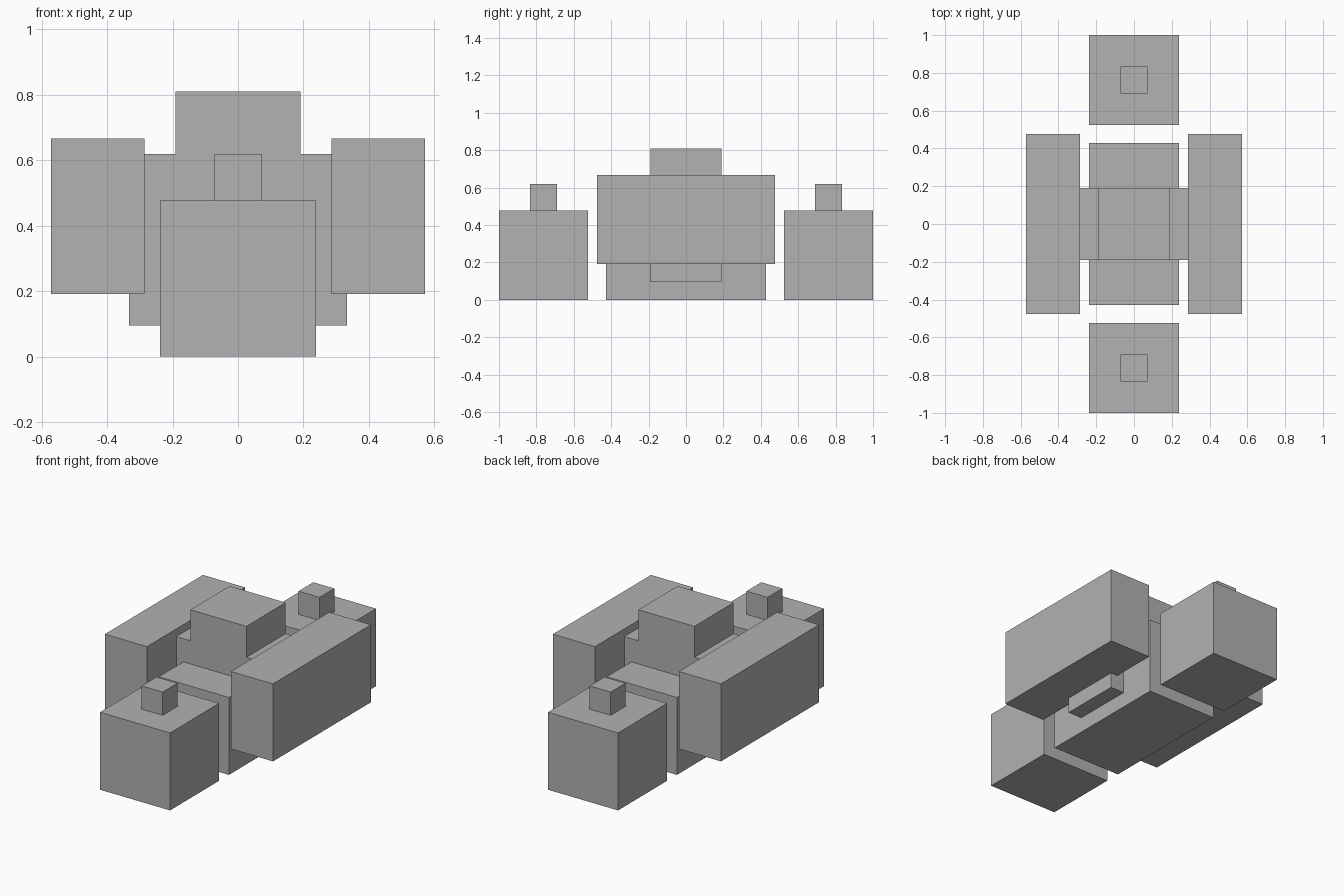
import bpy
import bmesh
from mathutils import Vector

if "Cube" in bpy.data.objects:
    bpy.data.objects.remove(bpy.data.objects["Cube"], do_unlink=True)

UNIT = 2 / 42  # all parts sit on a regular grid of this step

grey = bpy.data.materials.new("plain_grey")
grey.use_nodes = True
colour = (0.445, 0.445, 0.445, 1)
grey.diffuse_color = colour
grey.node_tree.nodes["Principled BSDF"].inputs["Base Color"].default_value = colour


def box(name, low, high):
    """Box between two corners given in grid steps."""
    low, high = Vector(low) * UNIT, Vector(high) * UNIT
    bm = bmesh.new()
    bmesh.ops.create_cube(bm, size=1)
    bmesh.ops.scale(bm, vec=high - low, verts=bm.verts)
    mesh = bpy.data.meshes.new(name)
    bm.to_mesh(mesh)
    bm.free()
    mesh.materials.append(grey)
    obj = bpy.data.objects.new(name, mesh)
    obj.location = (low + high) / 2
    bpy.context.collection.objects.link(obj)
    return obj


# Central hull, cross beam and raised cabin
box("body", (-5, -9, 0), (5, 9, 10))
box("cross_beam", (-7, -4, 2), (7, 4, 13))
box("cabin", (-4, -4, 13), (4, 4, 17))

# Long side blocks carried by the cross beam
for side, x in (("left", 9), ("right", -9)):
    box(side + "_side_block", (x - 3, -10, 4), (x + 3, 10, 14))

# Separate end blocks, each with a small knob on top
for end, y in (("front", -16), ("back", 16)):
    box(end + "_block", (-5, y - 5, 0), (5, y + 5, 10))
    box(end + "_knob", (-1.5, y - 1.5, 10), (1.5, y + 1.5, 13))
